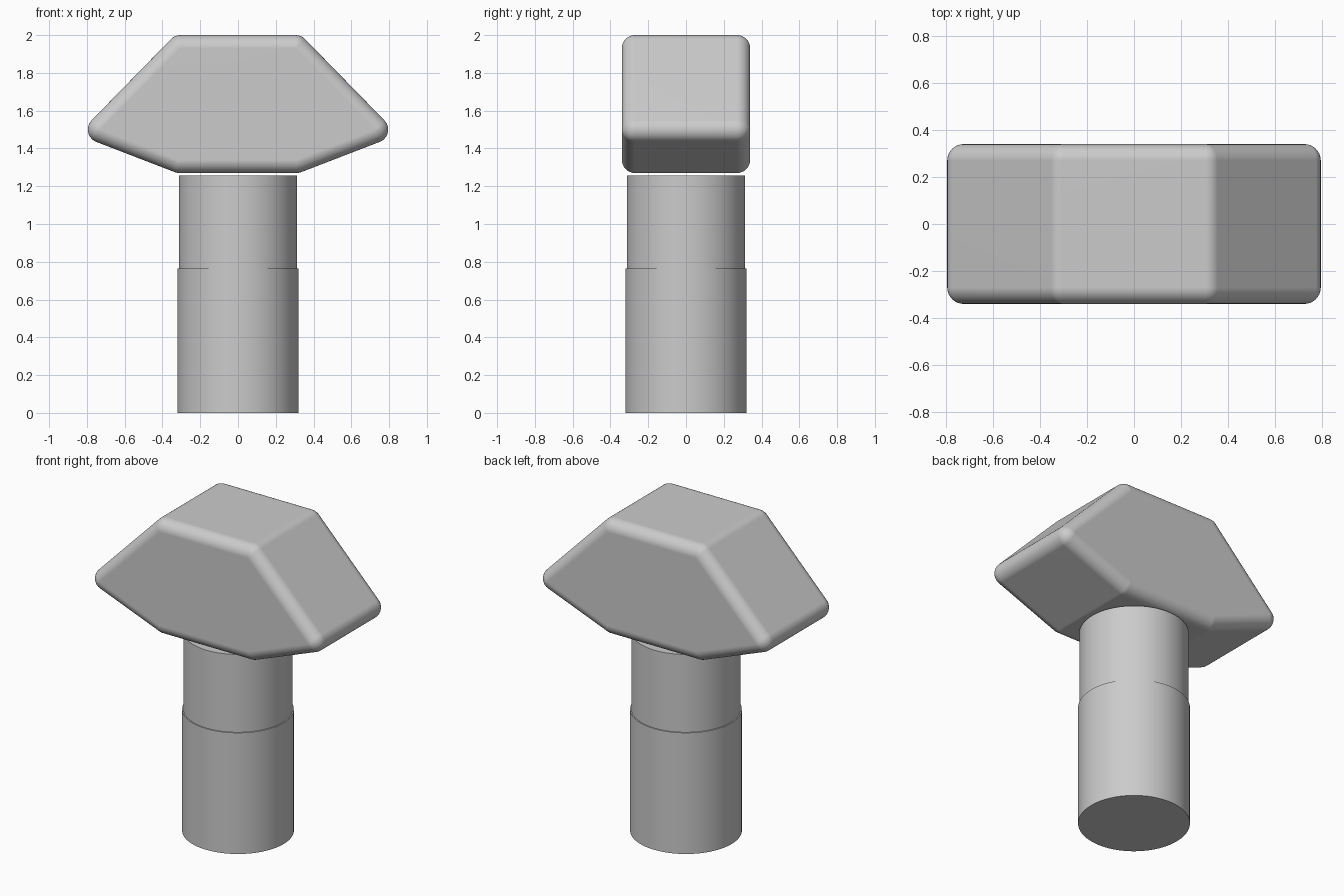
import bpy, bmesh
from math import radians
from mathutils import Matrix

if "Cube" in bpy.data.objects:
    bpy.data.objects.remove(bpy.data.objects["Cube"], do_unlink=True)

GREY = (0.6, 0.6, 0.6, 1)
grey = bpy.data.materials.new("plain grey")
grey.use_nodes = True
grey.diffuse_color = GREY
grey.node_tree.nodes["Principled BSDF"].inputs["Base Color"].default_value = GREY


def finish(name, bm):
    """Turn a bmesh into a smooth-shaded grey object with sharp corners kept."""
    mesh = bpy.data.meshes.new(name)
    bm.to_mesh(mesh)
    bm.free()
    mesh.materials.append(grey)
    obj = bpy.data.objects.new(name, mesh)
    bpy.context.collection.objects.link(obj)
    bpy.ops.object.select_all(action="DESELECT")
    obj.select_set(True)
    bpy.context.view_layer.objects.active = obj
    bpy.ops.object.shade_smooth_by_angle(angle=radians(35))
    return obj


def cylinder(name, radius, bottom, top):
    bm = bmesh.new()
    bmesh.ops.create_cone(bm, cap_ends=True, segments=96, radius1=radius, radius2=radius,
                          depth=top - bottom,
                          matrix=Matrix.Translation((0, 0, (bottom + top) / 2)))
    return finish(name, bm)


# Stepped round shaft
cylinder("lower_shaft", 0.32, 0, 0.765)
cylinder("upper_shaft", 0.313, 0.765, 1.257)

# Rounded six-sided head: the hull of a ball at every corner
ROUND = 0.07
HALF_DEPTH = 0.27
half_profile = [(0.305, 1.93), (0.725, 1.5), (0.31, 1.34)]
bm = bmesh.new()
for x, z in half_profile:
    for side in (-1, 1):
        for y in (-HALF_DEPTH, HALF_DEPTH):
            place = Matrix.Translation((side * x, y, z)) @ Matrix.Rotation(radians(90), 4, "X")
            bmesh.ops.create_uvsphere(bm, u_segments=32, v_segments=16, radius=ROUND, matrix=place)
bmesh.ops.delete(bm, geom=bm.faces[:], context="FACES_ONLY")
bmesh.ops.delete(bm, geom=bm.edges[:], context="EDGES_FACES") if bm.edges else None
bmesh.ops.convex_hull(bm, input=bm.verts[:])
loose = [v for v in bm.verts if not v.link_faces]
bmesh.ops.delete(bm, geom=loose, context="VERTS")
bmesh.ops.dissolve_limit(bm, angle_limit=radians(0.5), verts=bm.verts[:], edges=bm.edges[:])
bmesh.ops.recalc_face_normals(bm, faces=bm.faces[:])
head = finish("head", bm)

# Keep the broad faces flat while the edges stay soft
weighted = head.modifiers.new("flat faces", "WEIGHTED_NORMAL")
weighted.keep_sharp = True
